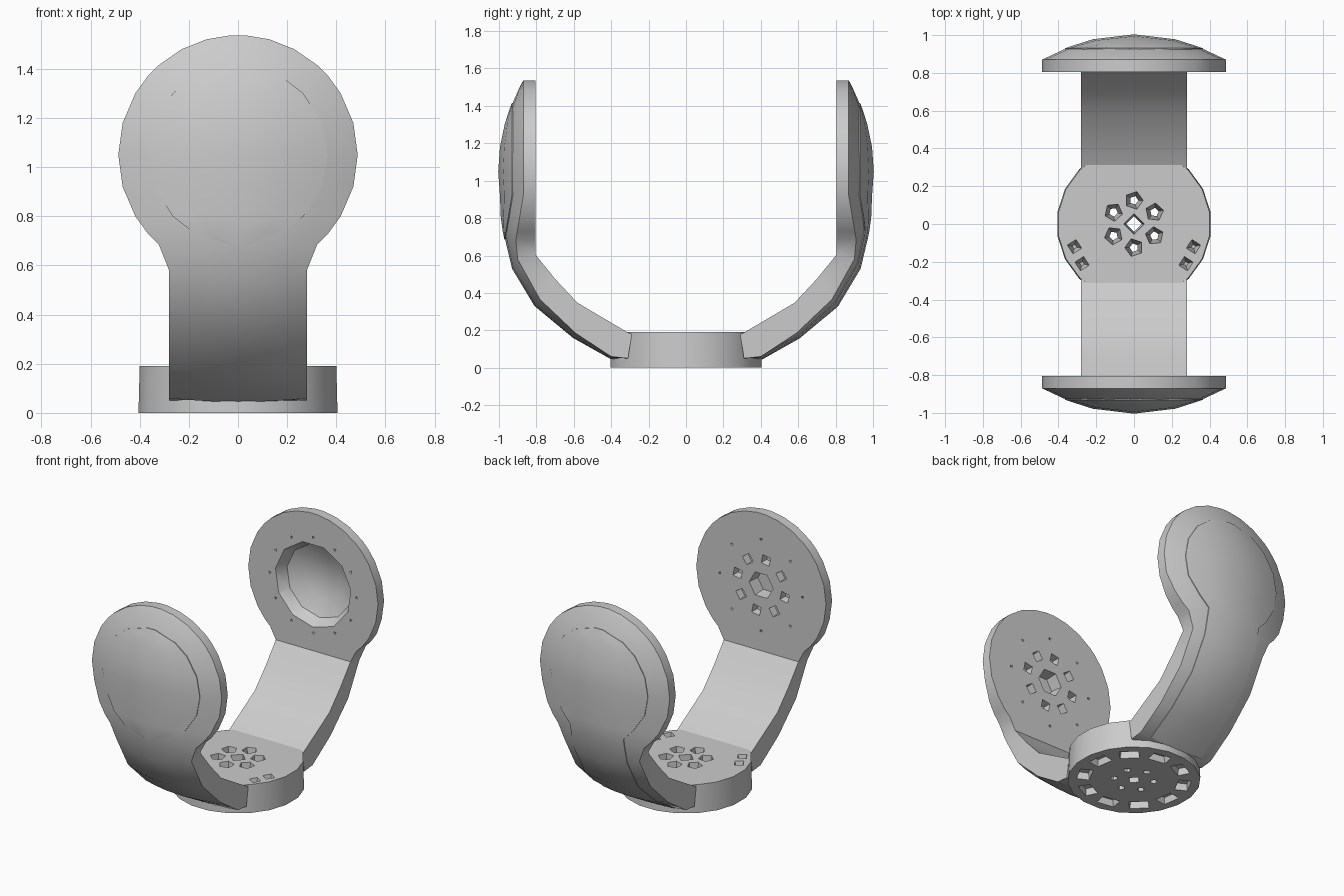
import bpy, bmesh, math
from mathutils import Vector, Matrix

if "Cube" in bpy.data.objects:
    bpy.data.objects.remove(bpy.data.objects["Cube"], do_unlink=True)

grey = bpy.data.materials.new("plain grey")
grey.use_nodes = True
GREY = (0.6, 0.6, 0.6, 1)
grey.diffuse_color = GREY
grey.node_tree.nodes["Principled BSDF"].inputs["Base Color"].default_value = GREY

EAR_Z, EAR_R, CAP_R, INNER_Y = 1.05, 0.487, 0.365, 0.805


def finish(bm, name):
    bmesh.ops.recalc_face_normals(bm, faces=bm.faces)
    me = bpy.data.meshes.new(name)
    bm.to_mesh(me)
    bm.free()
    me.materials.append(grey)
    ob = bpy.data.objects.new(name, me)
    bpy.context.collection.objects.link(ob)
    return ob


def activate(ob):
    bpy.ops.object.select_all(action='DESELECT')
    ob.select_set(True)
    bpy.context.view_layer.objects.active = ob


def smooth(ob):
    activate(ob)
    bpy.ops.object.shade_smooth_by_angle(angle=math.radians(33))


def carve(ob, bm):
    """Cut the cutter mesh out of the object, then drop the cutter."""
    cutter = finish(bm, "cutter")
    cutter.hide_render = True
    activate(ob)
    mod = ob.modifiers.new("holes", 'BOOLEAN')
    mod.operation, mod.solver, mod.object = 'DIFFERENCE', 'EXACT', cutter
    bpy.ops.object.modifier_apply(modifier=mod.name)
    bpy.data.objects.remove(cutter, do_unlink=True)


def plug(bm, centre, r1, r2, depth, sides, axis='Z', spin=0.0, stretch=1.0):
    """Tapered cutter; r1 is the end on the negative side of the axis."""
    m = Matrix.Translation(centre)
    if axis == 'Y':
        m = m @ Matrix.Rotation(math.radians(-90), 4, 'X')
    m = m @ Matrix.Rotation(spin, 4, 'Z') @ Matrix.Diagonal((1, stretch, 1, 1))
    # Turn four-sided plugs so that a flat side faces along the spin
    m = m @ Matrix.Rotation(math.pi / sides, 4, 'Z')
    bmesh.ops.create_cone(bm, cap_ends=True, segments=sides, radius1=r1,
                          radius2=r2, depth=depth, matrix=m)


def ring(count, radius, offset=0.0):
    for i in range(count):
        a = offset + math.tau * i / count
        yield radius * math.cos(a), radius * math.sin(a), a


def loft(rows, name):
    bm = bmesh.new()
    loops = [[bm.verts.new(p) for p in row] for row in rows]
    n = len(loops[0])
    for a, b in zip(loops, loops[1:]):
        for i in range(n):
            j = (i + 1) % n
            bm.faces.new((a[i], a[j], b[j], b[i]))
    bm.faces.new(loops[0])
    bm.faces.new(loops[-1])
    return finish(bm, name)


# Arm sections: half width, then inner, outer edge and crest as (y, z)
sections = [
    (0.28, (0.29, 0.18), (0.31, 0.05), (0.31, 0.05)),
    (0.28, (0.31, 0.188), (0.40, 0.06), (0.40, 0.045)),
    (0.28, (0.58, 0.347), (0.59, 0.185), (0.605, 0.16)),
    (0.28, (0.70, 0.475), (0.78, 0.365), (0.81, 0.33)),
    (0.28, (INNER_Y, 0.605), (0.90, 0.58), (0.93, 0.53)),
]
# Ear sections: a domed disc that blends into the arm at the neck
for z in (0.685, 0.73, 0.80, 0.92, 1.05, 1.18, 1.30, 1.37, 1.415, 1.48, 1.52, 1.536):
    w = math.sqrt(EAR_R ** 2 - (z - EAR_Z) ** 2)
    blend = max(0.0, (0.92 - z) / 0.235)
    edge = 0.87 + 0.04 * blend
    crest = 0.87 + 0.13 * (w / EAR_R) ** 2 + 0.04 * blend
    sections.append((w, (INNER_Y, z), (edge, z), (crest, z)))


def outer(sec, x, side, lift=0.0):
    w, _, e, c = sec
    k = 1 - (x / w) ** 2
    y, z = (e[i] + (c[i] - e[i]) * k for i in (0, 1))
    tilt = max(0.0, min(1.0, (0.8 - z) / 0.8))
    return Vector((x, side * (y + lift * (1 - tilt / 2)), z - lift * tilt))


def build_arm(side, name):
    rows = []
    for sec in sections:
        w, inn = sec[0], sec[1]
        row = [Vector((s * w, side * inn[0], inn[1])) for s in (-1, 1)]
        row += [outer(sec, t * w, side) for t in (1, 0.75, 0.4, 0, -0.4, -0.75, -1)]
        rows.append(row)
    return loft(rows, name)


def build_cover(side, name, with_strip):
    """Slightly proud cap on the dome, optionally running down the arm."""
    rows = []
    for sec in sections[1:]:
        z = sec[3][1]
        d = CAP_R ** 2 - (z - EAR_Z) ** 2
        if d < -0.001 and (z > EAR_Z or not with_strip):
            continue
        h = math.sqrt(max(d, 0.0008))
        if with_strip and z < EAR_Z:
            h = max(h, 0.2)
        ts = (-1, -0.6, 0, 0.6, 1)
        rows.append([outer(sec, t * h, side, 0.004) for t in ts]
                    + [outer(sec, t * h, side, -0.02) for t in reversed(ts)])
    return loft(rows, name)


front_arm = build_arm(-1, "front_arm")
back_arm = build_arm(1, "back_arm")

# Front ear sockets: centre hexagon, a ring of holes and a ring of pinholes
bm = bmesh.new()
plug(bm, (0, -INNER_Y, EAR_Z), 0.08, 0.10, 0.16, 6, 'Y')
for x, z, a in ring(8, 0.18, 0.2):
    plug(bm, (x, -INNER_Y, EAR_Z + z), 0.035, 0.048, 0.1, 4, 'Y', -a)
for x, z, a in ring(8, 0.31):
    plug(bm, (x, -INNER_Y, EAR_Z + z), 0.005, 0.014, 0.04, 4, 'Y', a)
carve(front_arm, bm)

# Back ear: hollow bowl with pinholes around it
bm = bmesh.new()
bowl = (Matrix.Translation((0, INNER_Y, EAR_Z)) @ Matrix.Rotation(math.radians(-90), 4, 'X')
        @ Matrix.Diagonal((0.285, 0.285, 0.14, 1)))
bmesh.ops.create_uvsphere(bm, u_segments=11, v_segments=6, radius=1, matrix=bowl)
for x, z, a in ring(12, 0.325):
    plug(bm, (x, INNER_Y, EAR_Z + z), 0.016, 0.006, 0.04, 3, 'Y', a)
carve(back_arm, bm)

# Base puck
bm = bmesh.new()
plug(bm, (0, 0, 0.095), 0.41, 0.405, 0.19, 20)
base = finish(bm, "base")

# Base holes: through holes from the top and pockets underneath
bm = bmesh.new()
plug(bm, (0, 0, 0.095), 0.04, 0.055, 0.21, 4, spin=math.pi / 4)
for x, y, a in ring(6, 0.125, math.pi / 6):
    plug(bm, (x, y, 0.095), 0.022, 0.05, 0.21, 5, spin=a)
for s in (-1, 1):
    for x, y in ((0.315, -0.12), (0.275, -0.21)):
        plug(bm, (s * x, y, 0.15), 0.012, 0.042, 0.1, 4, spin=s)
for x, y, a in ring(10, 0.31, 0.15):
    plug(bm, (x, y, 0.01), 0.06, 0.05, 0.07, 4, spin=a, stretch=1.5)
carve(base, bm)

front_cap = build_cover(-1, "front_cap", False)
back_cover = build_cover(1, "back_cover", True)

for ob in (front_arm, back_arm, base, front_cap, back_cover):
    smooth(ob)
bpy.ops.object.select_all(action='DESELECT')
